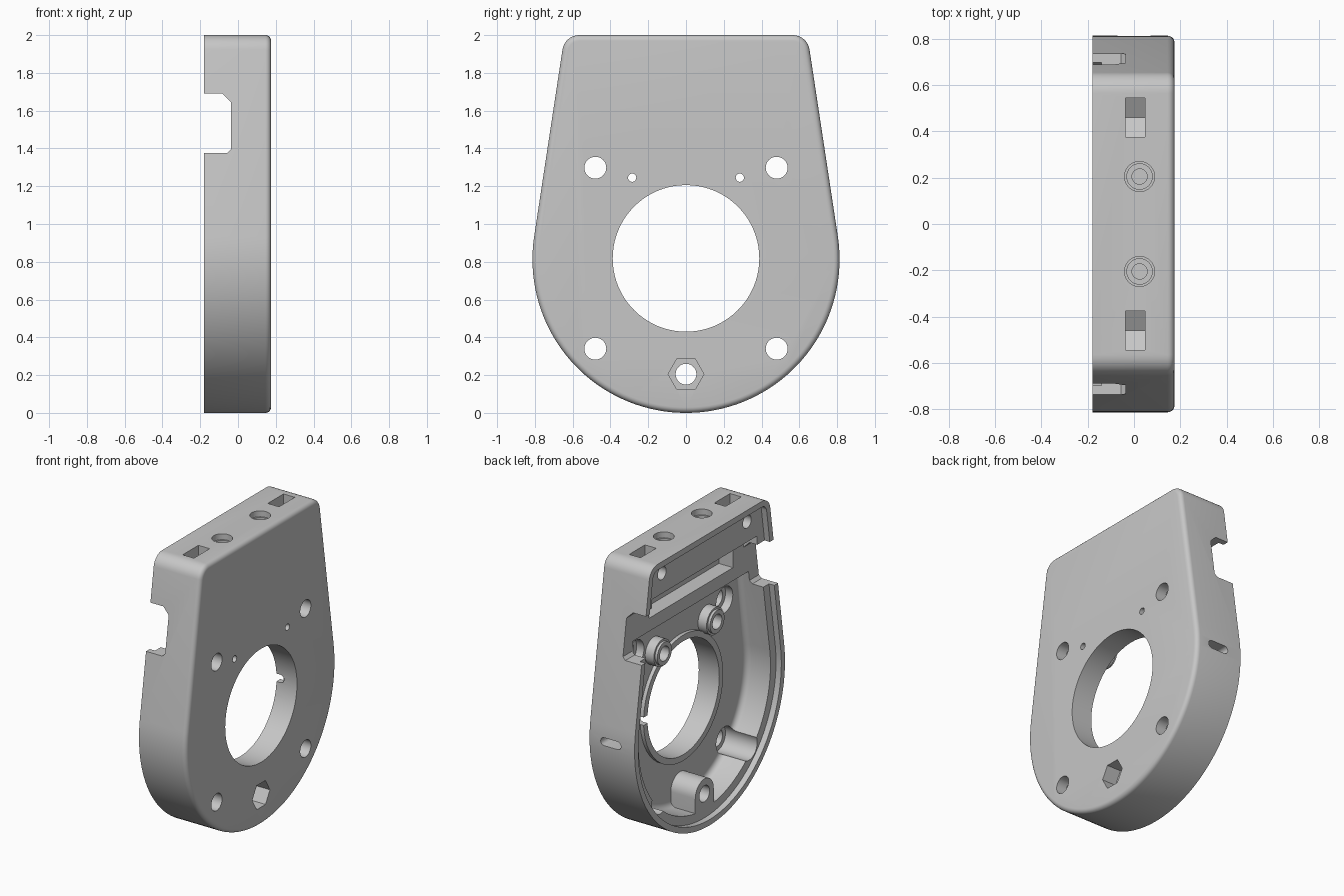
import bpy, bmesh, math

if "Cube" in bpy.data.objects:
    bpy.data.objects.remove(bpy.data.objects["Cube"])

grey = bpy.data.materials.new("plain grey")
grey.use_nodes = True
grey.diffuse_color = (0.57, 0.57, 0.57, 1)
grey.node_tree.nodes["Principled BSDF"].inputs["Base Color"].default_value = (0.57, 0.57, 0.57, 1)

BACK, FACE, FLOOR, PANEL, LEDGE = -0.18, 0.175, 0.045, -0.14, -0.037
RADIUS, CORNER_Y, CORNER_R = 0.813, 0.565, 0.09


def arc(cy, cz, r, a0, a1, n):
    return [(cy + r * math.cos(a0 + (a1 - a0) * i / n),
             cz + r * math.sin(a0 + (a1 - a0) * i / n)) for i in range(n + 1)]


def circle(cy, cz, r, n=32):
    return arc(cy, cz, r, 0, math.tau, n)[:-1]


def rect(u0, u1, v0, v1):
    return [(u0, v0), (u1, v0), (u1, v1), (u0, v1)]


def outline(inset, top=None):
    """Round-bottomed, tapered outline; optionally cut off flat at a height."""
    rise = 2 - CORNER_R - RADIUS
    a = math.atan2(rise, CORNER_Y) - math.acos((RADIUS - CORNER_R) / math.hypot(rise, CORNER_Y))
    r = RADIUS - inset
    pts = arc(0, RADIUS, r, -math.pi - a, a, 72)
    if top:
        y = (r - (top - RADIUS) * math.sin(a)) / math.cos(a)
        return pts + [(y, top), (-y, top)]
    rc = max(CORNER_R - inset, 0.005)
    z = 2 - CORNER_R
    return (pts + arc(CORNER_Y, z, rc, a, math.pi / 2, 8)
            + arc(-CORNER_Y, z, rc, math.pi / 2, math.pi - a, 8))


def prism(name, pts, lo, hi, axis="x", rounding=0):
    """Extrude a profile along an axis, optionally rounding the far rim."""
    place = {"x": lambda u, v, w: (w, u, v),
             "y": lambda u, v, w: (u, w, v),
             "z": lambda u, v, w: (u, v, w)}[axis]
    bm = bmesh.new()
    low = [bm.verts.new(place(u, v, lo)) for u, v in pts]
    high = [bm.verts.new(place(u, v, hi)) for u, v in pts]
    bm.faces.new(low)
    cap = bm.faces.new(high)
    for i in range(len(pts)):
        j = (i + 1) % len(pts)
        bm.faces.new((low[i], low[j], high[j], high[i]))
    bmesh.ops.recalc_face_normals(bm, faces=bm.faces)
    if rounding:
        bmesh.ops.bevel(bm, geom=list(cap.edges), offset=rounding, segments=5,
                        profile=0.5, affect="EDGES", clamp_overlap=True)
    mesh = bpy.data.meshes.new(name)
    bm.to_mesh(mesh)
    bm.free()
    ob = bpy.data.objects.new(name, mesh)
    bpy.context.collection.objects.link(ob)
    return ob


def combine(tool, operation):
    """Apply a boolean to the housing and discard the tool."""
    mod = housing.modifiers.new("shape", "BOOLEAN")
    mod.object, mod.operation, mod.solver = tool, operation, "EXACT"
    deps = bpy.context.evaluated_depsgraph_get()
    mesh = bpy.data.meshes.new_from_object(housing.evaluated_get(deps))
    housing.modifiers.clear()
    housing.data = mesh
    bpy.data.objects.remove(tool)


def cut(pts, lo, hi, axis="x", rounding=0):
    combine(prism("cutter", pts, lo, hi, axis, rounding), "DIFFERENCE")


def add(pts, lo, hi):
    combine(prism("addition", pts, lo, hi), "UNION")


# Outer shell with rounded face rim
housing = prism("housing", outline(0), BACK, FACE, rounding=0.03)

# Stepped lip, main cavity and cross pocket
cut(outline(0.04), BACK - 0.1, PANEL)
cut(outline(0.1, 1.46), BACK - 0.1, FLOOR, rounding=0.04)
cut(rect(-0.57, 0.57, 1.5, 1.75), BACK - 0.1, LEDGE)
cut(rect(-0.455, 0.455, 1.55, 1.75), BACK - 0.1, 0.07)

# Side notches with chamfered corners
cut([(-0.3, 1.375), (-0.057, 1.375), (LEDGE, 1.395), (LEDGE, 1.645), (-0.082, 1.69), (-0.3, 1.69)],
    -1, 1, "y")

# Collar, lower boss and small ring bosses
add(circle(0, 0.818, 0.43, 64), 0.02, 0.1)
add(arc(0, 0.207, 0.1, 0, math.pi, 20) + [(-0.1, 0.06), (0.1, 0.06)], PANEL, 0.1)
for s in (-1, 1):
    add(circle(s * 0.285, 1.245, 0.092), -0.02, 0.1)
    add(circle(s * 0.285, 1.245, 0.078), -0.037, 0.1)

# Central bore, lower bolt hole and hexagonal nut recess
cut(circle(0, 0.818, 0.388, 80), -0.4, 0.4)
cut(circle(0, 0.205, 0.055), -0.4, 0.4)
cut(circle(0, 0.205, 0.095, 6), 0.07, 0.4)

for s in (-1, 1):
    # Corner bolt holes with wide counterbores that scallop the wall
    for z in (0.34, 1.298):
        cut(circle(s * 0.48, z, 0.058), -0.4, 0.4)
        cut(circle(s * 0.48, z, 0.09), PANEL - 0.1, 0.1)
    # Ring boss holes
    cut(circle(s * 0.285, 1.245, 0.022, 20), -0.4, 0.4)
    cut(circle(s * 0.285, 1.245, 0.05, 24), -0.4, 0.1)
    # Nut slots in the top with pointed ends, and their screw holes
    y = s * 0.46
    cut([(y - 0.085, 2.1), (y - 0.085, 1.84), (y, 1.79), (y + 0.085, 1.84), (y + 0.085, 2.1)],
        -0.037, 0.048)
    cut(circle(y, 1.89, 0.045, 24), -0.4, 0.09)
    # Stepped round holes in the top
    cut(circle(0.024, s * 0.205, 0.065), 1.96, 2.1, "z")
    cut(circle(0.024, s * 0.205, 0.055), 1.9, 2.1, "z")
    cut(circle(0.024, s * 0.205, 0.033, 24), 1.7, 2.1, "z")

# Rounded cable slot through one side wall, continuing across the collar
cut(arc(0.05, 0.82, 0.027, -math.pi / 2, math.pi / 2, 10)
    + arc(-0.05, 0.82, 0.027, math.pi / 2, 1.5 * math.pi, 10), 0.3, 1, "y")

# Finish
housing.data.materials.clear()
housing.data.materials.append(grey)
for p in housing.data.polygons:
    p.material_index = 0
bpy.context.view_layer.objects.active = housing
housing.select_set(True)
bpy.ops.object.shade_smooth_by_angle(angle=math.radians(30))
